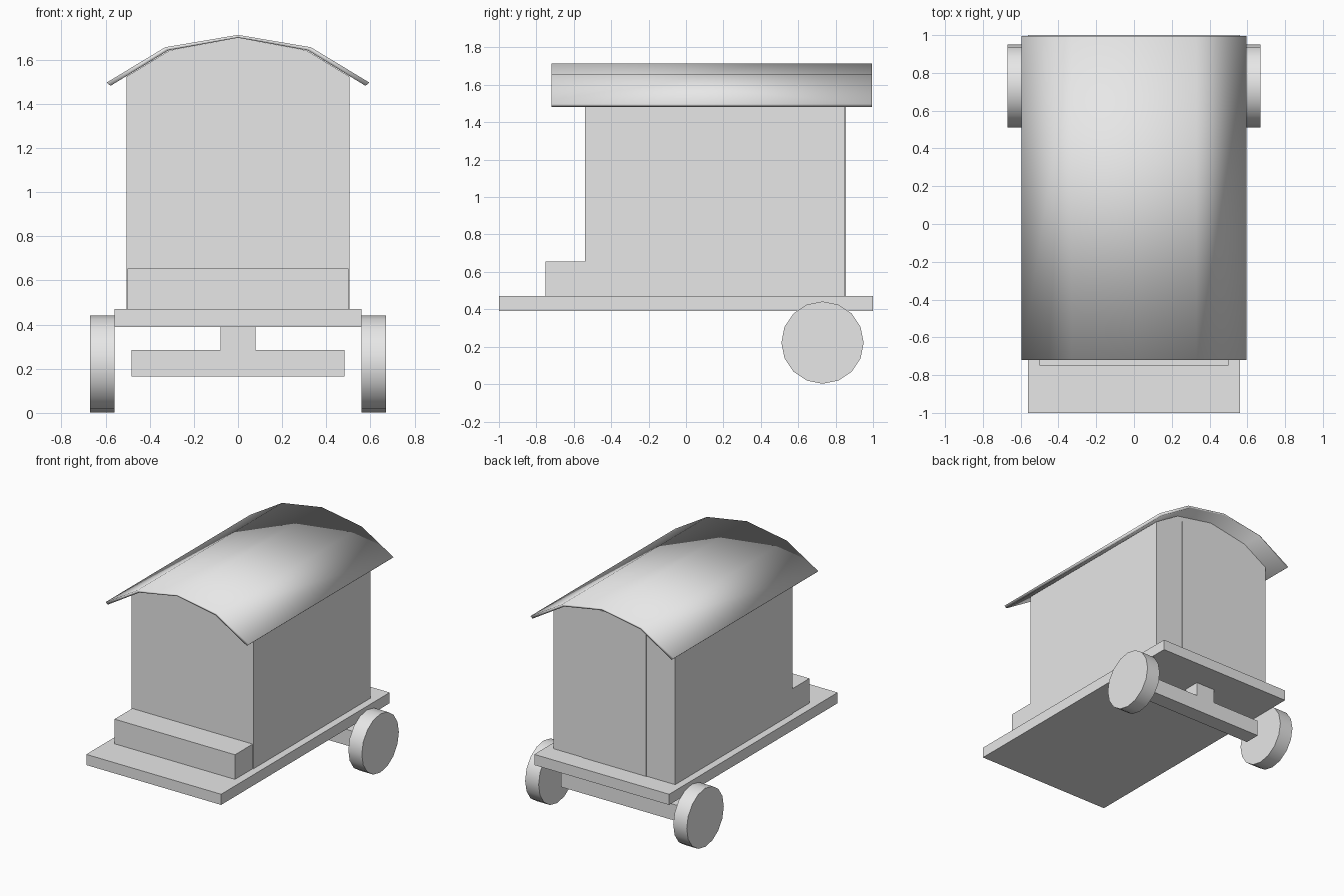
import bpy, bmesh, math

cube = bpy.data.objects.get("Cube")
if cube:
    bpy.data.objects.remove(cube, do_unlink=True)

grey = bpy.data.materials.new("plain_grey")
grey.use_nodes = True
grey.diffuse_color = (0.8, 0.8, 0.8, 1)
grey.node_tree.nodes["Principled BSDF"].inputs["Base Color"].default_value = (0.8, 0.8, 0.8, 1)


def finish(name, bm):
    """Turn a bmesh into a named object with the shared material."""
    bmesh.ops.recalc_face_normals(bm, faces=bm.faces)
    mesh = bpy.data.meshes.new(name)
    bm.to_mesh(mesh)
    bm.free()
    mesh.materials.append(grey)
    obj = bpy.data.objects.new(name, mesh)
    bpy.context.collection.objects.link(obj)
    return obj


def prism(name, outline, y0, y1):
    """Extrude an (x, z) outline along y."""
    bm = bmesh.new()
    face = bm.faces.new([bm.verts.new((x, y0, z)) for x, z in outline])
    extruded = bmesh.ops.extrude_face_region(bm, geom=[face])["geom"]
    moved = [v for v in extruded if isinstance(v, bmesh.types.BMVert)]
    bmesh.ops.translate(bm, verts=moved, vec=(0, y1 - y0, 0))
    return finish(name, bm)


def box(name, half, y0, y1, z0, z1):
    return prism(name, [(-half, z0), (half, z0), (half, z1), (-half, z1)], y0, y1)


def mirrored(points):
    """Complete a right-half path, from the middle outward, to full width."""
    return [(-x, z) for x, z in reversed(points) if x > 0] + points


# Platform and front step
box("platform", 0.56, -1, 1, 0.39, 0.47)
box("front_step", 0.5, -0.75, -0.54, 0.47, 0.655)

# Cabin, with its top following the underside of the roof
prism("cabin", mirrored([(0, 1.7), (0.31, 1.643), (0.505, 1.524), (0.505, 0.47)]), -0.54, 0.85)
box("back_door", 0.267, 0.849, 0.855, 0.47, 1.615)

# Arched roof sheet, softly shaded across all its edges
upper = mirrored([(0, 1.713), (0.33, 1.657), (0.595, 1.497)])
lower = mirrored([(0, 1.7), (0.315, 1.643), (0.578, 1.482)])
roof = prism("roof", upper + lower[::-1], -0.72, 0.995)
for poly in roof.data.polygons:
    poly.use_smooth = True

# T-shaped axle support
prism("axle", mirrored([(0.08, 0.39), (0.08, 0.285), (0.483, 0.285), (0.483, 0.165)]), 0.67, 0.79)

# Wheels
for side, label in ((1, "left"), (-1, "right")):
    bpy.ops.mesh.primitive_cylinder_add(
        vertices=16, radius=0.22, depth=0.112,
        location=(side * 0.615, 0.73, 0.222), rotation=(0, math.pi / 2, 0))
    wheel = bpy.context.object
    wheel.name = label + "_wheel"
    wheel.data.materials.append(grey)
    bpy.ops.object.shade_smooth_by_angle(angle=math.radians(40))
